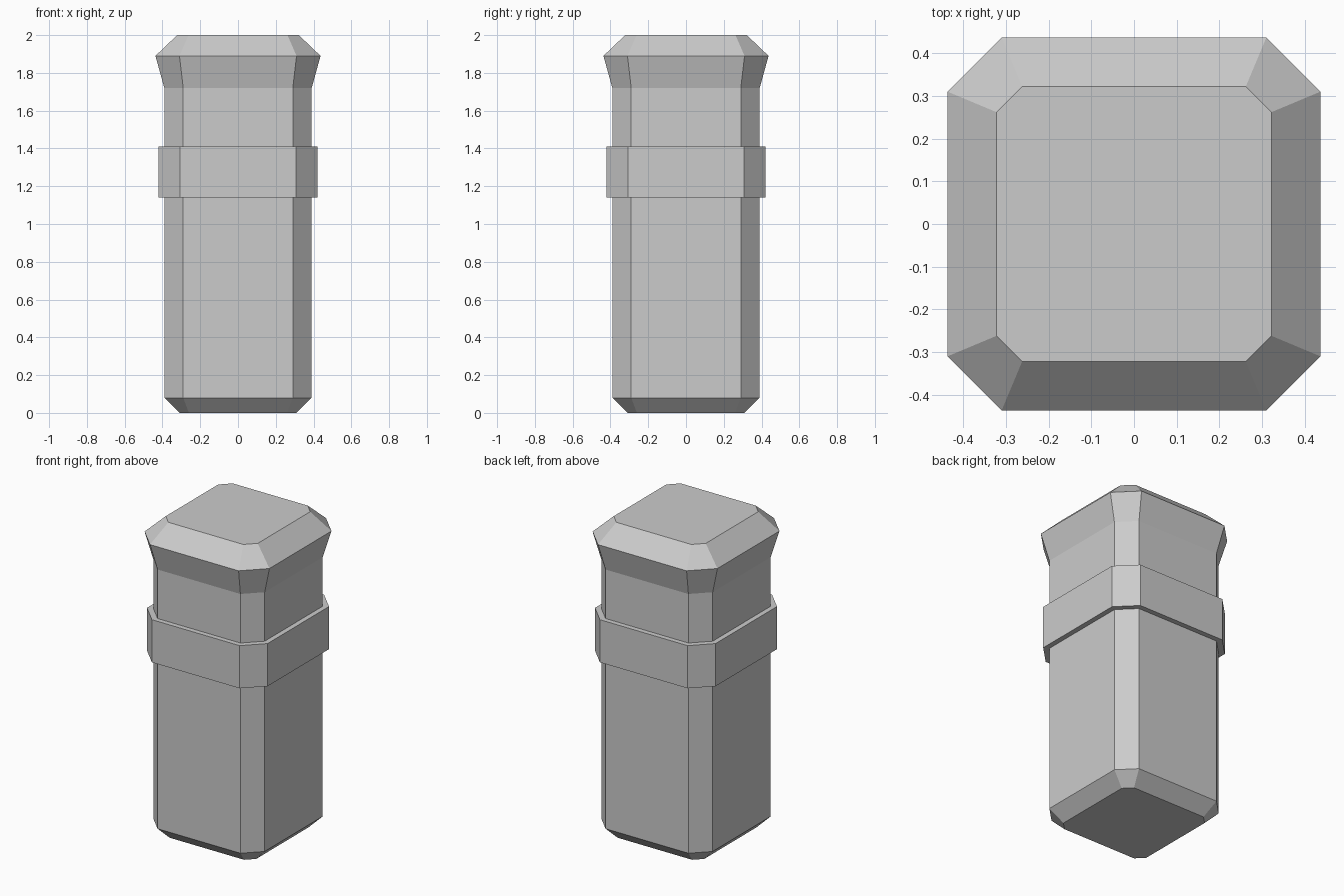
import bpy
import bmesh

cube = bpy.data.objects.get("Cube")
if cube:
    bpy.data.objects.remove(cube, do_unlink=True)

# Single plain grey
grey = bpy.data.materials.new("plain grey")
grey.use_nodes = True
colour = (0.6, 0.6, 0.6, 1)
grey.diffuse_color = colour
grey.node_tree.nodes["Principled BSDF"].inputs["Base Color"].default_value = colour


def chamfered_ring(bm, half, flat, z):
    """Square outline with cut corners: half width and half flat-side length."""
    outline = [(half, -flat), (half, flat), (flat, half), (-flat, half),
               (-half, flat), (-half, -flat), (-flat, -half), (flat, -half)]
    return [bm.verts.new((x, y, z)) for x, y in outline]


def loft(name, sections):
    """Closed solid through (half, flat, z) sections from bottom to top."""
    bm = bmesh.new()
    rings = [chamfered_ring(bm, *s) for s in sections]
    for low, high in zip(rings, rings[1:]):
        for i in range(len(low)):
            j = (i + 1) % len(low)
            bm.faces.new((low[i], low[j], high[j], high[i]))
    bm.faces.new(rings[0][::-1])
    bm.faces.new(rings[-1])
    mesh = bpy.data.meshes.new(name)
    bm.to_mesh(mesh)
    bm.free()
    mesh.materials.append(grey)
    obj = bpy.data.objects.new(name, mesh)
    bpy.context.collection.objects.link(obj)
    return obj


# Post with bevelled foot and flared cap
loft("post", [(0.31, 0.26, 0), (0.39, 0.29, 0.08), (0.39, 0.29, 1.72),
              (0.437, 0.31, 1.89), (0.322, 0.262, 2)])

# Collar band around the post
loft("collar", [(0.422, 0.307, 1.14), (0.422, 0.307, 1.41)])
